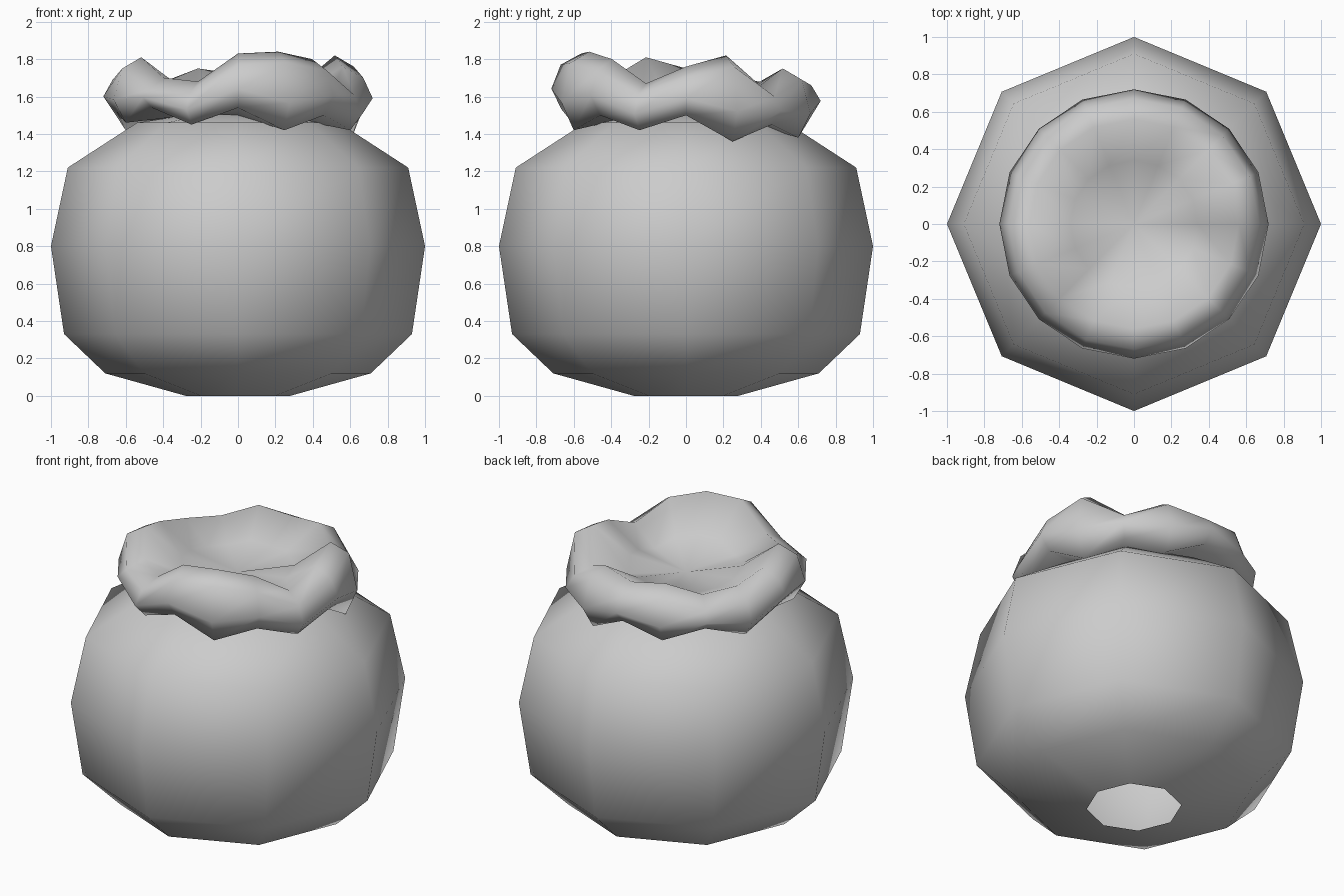
import bpy, bmesh, math

cube = bpy.data.objects.get("Cube")
if cube:
    bpy.data.objects.remove(cube, do_unlink=True)

cloth = bpy.data.materials.new("grey_cloth")
cloth.use_nodes = True
GREY = (0.6, 0.6, 0.6, 1)
cloth.diffuse_color = GREY
cloth.node_tree.nodes["Principled BSDF"].inputs["Base Color"].default_value = GREY


def loft(name, rows, tip=None):
    """Skin rows of (radius, height) pairs, counted round from the front."""
    bm = bmesh.new()
    n = len(rows[0])
    rings = []
    for row in rows:
        ring = []
        for k, (r, z) in enumerate(row):
            a = math.tau * k / n
            ring.append(bm.verts.new((r * math.sin(a), -r * math.cos(a), z)))
        rings.append(ring)
    for low, high in zip(rings, rings[1:]):
        for k in range(n):
            j = (k + 1) % n
            bm.faces.new((low[k], low[j], high[j], high[k]))
    if tip is not None:
        top = bm.verts.new((0, 0, tip))
        for k in range(n):
            bm.faces.new((rings[-1][k], rings[-1][(k + 1) % n], top))
    for f in bm.faces:
        f.smooth = True
    mesh = bpy.data.meshes.new(name)
    bm.to_mesh(mesh)
    bm.free()
    mesh.materials.append(cloth)
    obj = bpy.data.objects.new(name, mesh)
    bpy.context.collection.objects.link(obj)
    return obj


# Round eight-sided sack body, open underneath
profile = [(0.28, 0), (0.71, 0.12), (0.93, 0.33), (1, 0.8),
           (0.91, 1.22), (0.54, 1.46), (0.28, 1.5)]
loft("sack_body", [[p] * 8 for p in profile])

# Gathered mouth: zigzag hem, bulging side, uneven crest and sunken middle
hem = [1.54, 1.42, 1.5, 1.42, 1.5, 1.36, 1.45, 1.38,
       1.5, 1.42, 1.5, 1.42, 1.52, 1.46, 1.54, 1.45]
crest = [1.83, 1.84, 1.8, 1.67, 1.76, 1.82, 1.66, 1.75,
         1.72, 1.75, 1.68, 1.7, 1.75, 1.81, 1.7, 1.68]
ruffle = [
    [(0.28, 1.5)] * 16,
    [(0.65, z) for z in hem],
    [(0.72, 0.65 * h + 0.35 * c) for h, c in zip(hem, crest)],
    [(0.67, c - 0.06) for c in crest],
    [(0.56, c) for c in crest],
    [(0.34, 1.6 + 0.4 * (c - 1.7)) for c in crest],
]
loft("sack_mouth", ruffle, tip=1.57)
